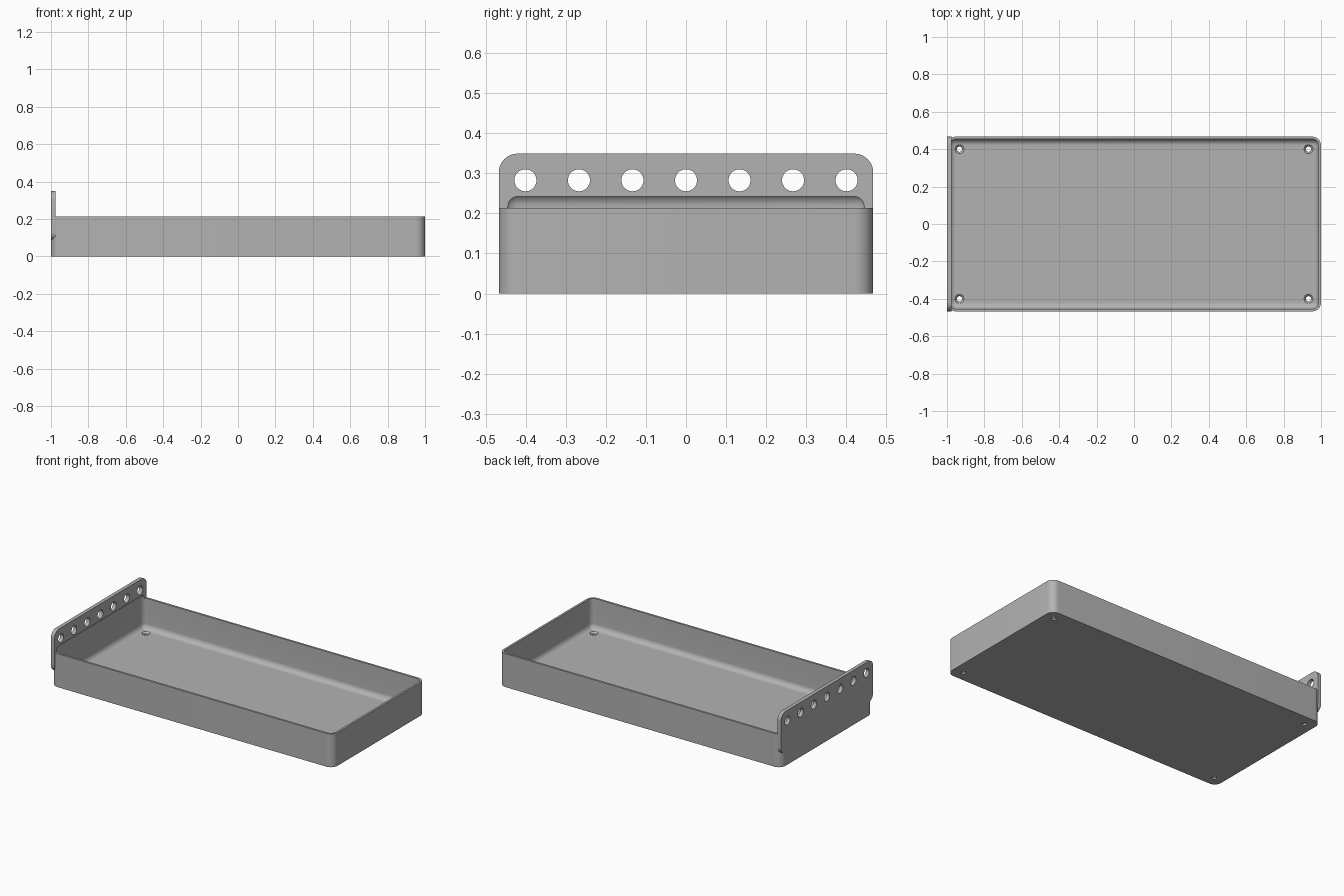
import bpy, bmesh, math
from mathutils import Matrix, Vector

cube = bpy.data.objects.get("Cube")
if cube:
    bpy.data.objects.remove(cube, do_unlink=True)

HALF_Y, RIM_Z, PLATE_X = 0.467, 0.214, -0.976
WALL, FLOOR, OUTER_R, INNER_R = 0.0133, 0.02, 0.047, 0.0335

grey = bpy.data.materials.new("plain grey")
grey.use_nodes = True
grey.diffuse_color = (0.45, 0.45, 0.45, 1)
grey.node_tree.nodes["Principled BSDF"].inputs["Base Color"].default_value = (0.45, 0.45, 0.45, 1)


def make_object(name, bm):
    bmesh.ops.recalc_face_normals(bm, faces=bm.faces)
    mesh = bpy.data.meshes.new(name)
    bm.to_mesh(mesh)
    bm.free()
    mesh.materials.append(grey)
    obj = bpy.data.objects.new(name, mesh)
    bpy.context.collection.objects.link(obj)
    return obj


def rounded_box(name, low, high, radius, axis=None):
    """Box between two corners, rounding every edge or only those along one axis."""
    low, high = Vector(low), Vector(high)
    bm = bmesh.new()
    bmesh.ops.create_cube(bm, size=1)
    for v in bm.verts:
        v.co = Vector([(a + b) / 2 + c * (b - a) for a, b, c in zip(low, high, v.co)])
    edges = [e for e in bm.edges if axis is None
             or abs((e.verts[0].co - e.verts[1].co).normalized()[axis]) > 0.9]
    bmesh.ops.bevel(bm, geom=edges, offset=radius, segments=10, profile=0.5, affect='EDGES')
    return make_object(name, bm)


def drill_set(name, centres, r1, r2, depth, rotation=Matrix()):
    """Cones or cylinders used for drilling, all in one helper object."""
    bm = bmesh.new()
    for c in centres:
        bmesh.ops.create_cone(bm, cap_ends=True, segments=32, radius1=r1, radius2=r2,
                              depth=depth, matrix=Matrix.Translation(c) @ rotation)
    return make_object(name, bm)


def cut(obj, *cutters):
    bpy.context.view_layer.objects.active = obj
    for cutter in cutters:
        mod = obj.modifiers.new("cut", 'BOOLEAN')
        mod.operation, mod.solver, mod.object = 'DIFFERENCE', 'EXACT', cutter
        bpy.ops.object.modifier_apply(modifier=mod.name)


# Main parts
tray = rounded_box("tray", (-1, -HALF_Y, 0), (1, HALF_Y, RIM_Z), OUTER_R, axis=2)
plate = rounded_box("hanging_plate", (-1, -HALF_Y, 0.083), (PLATE_X, HALF_Y, 0.349), OUTER_R, axis=0)

# Filleted cavity, reaching above the rim so it also hollows the plate
cavity = rounded_box("cavity_cutter", (WALL - 1, WALL - HALF_Y, FLOOR),
                     (1 - WALL, HALF_Y - WALL, 0.251), INNER_R)

# Countersunk screw holes in the floor corners
corners = [(x, y) for x in (-0.933, 0.933) for y in (-0.4, 0.4)]
screws = drill_set("screw_cutter", [(x, y, 0.01) for x, y in corners], 0.014, 0.014, 0.1)
sinks = drill_set("countersink_cutter", [(x, y, FLOOR - 0.004) for x, y in corners],
                  0.012, 0.028, 0.016)

# Row of holes through the plate
row = drill_set("plate_hole_cutter", [(-1, i * 0.1335, 0.2825) for i in range(-3, 4)],
                0.0275, 0.0275, 0.2, Matrix.Rotation(math.pi / 2, 4, 'Y'))

cut(tray, cavity, screws, sinks)
cut(plate, cavity, row)
for helper in (cavity, screws, sinks, row):
    bpy.data.objects.remove(helper, do_unlink=True)

# Smooth rounded surfaces, sharp edges kept
for obj in (tray, plate):
    bpy.ops.object.select_all(action='DESELECT')
    obj.select_set(True)
    bpy.context.view_layer.objects.active = obj
    bpy.ops.object.shade_smooth_by_angle(angle=math.radians(30))
